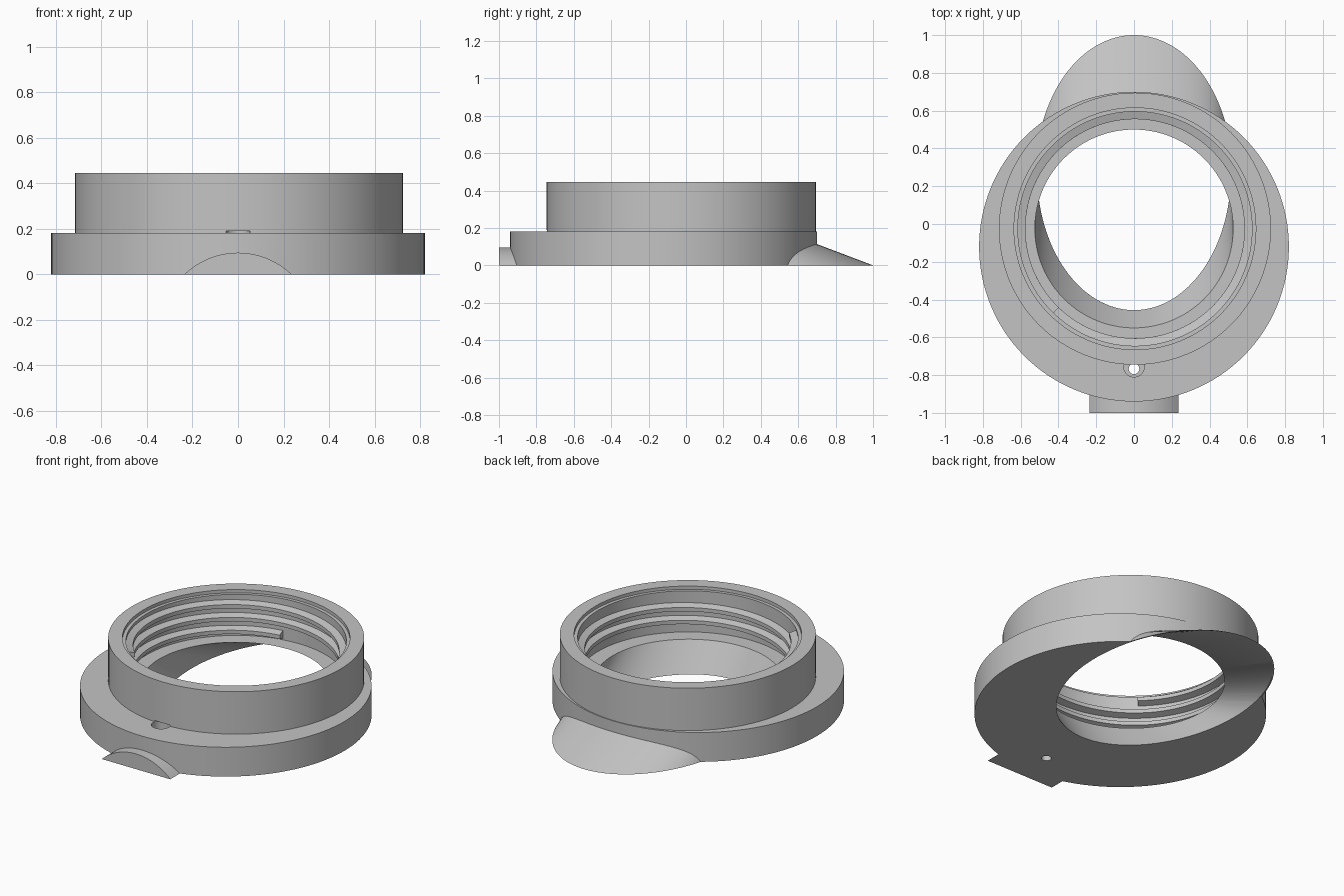
import bpy, bmesh, math
from mathutils import Vector

cube = bpy.data.objects.get("Cube")
if cube:
    bpy.data.objects.remove(cube, do_unlink=True)

SEG = 128
RING = (0.005, -0.025)       # centre of the threaded collar
FLOOR = 0.17                 # ledge below the thread

grey = bpy.data.materials.new("plain grey")
grey.use_nodes = True
grey.diffuse_color = (0.55, 0.55, 0.55, 1)
grey.node_tree.nodes["Principled BSDF"].inputs["Base Color"].default_value = grey.diffuse_color


def finish(name, bm):
    bmesh.ops.recalc_face_normals(bm, faces=bm.faces)
    mesh = bpy.data.meshes.new(name)
    bm.to_mesh(mesh)
    bm.free()
    mesh.materials.append(grey)
    obj = bpy.data.objects.new(name, mesh)
    bpy.context.collection.objects.link(obj)
    return obj


def skin(name, loops):
    """Join equal closed loops of points into a capped solid."""
    bm = bmesh.new()
    rows = [[bm.verts.new(p) for p in loop] for loop in loops]
    n = len(rows[0])
    for a, b in zip(rows, rows[1:]):
        for i in range(n):
            j = (i + 1) % n
            bm.faces.new((a[i], a[j], b[j], b[i]))
    bm.faces.new(rows[0])
    bm.faces.new(rows[-1])
    return finish(name, bm)


def oval(cx, cy, z, rx, ry, n=SEG):
    return [Vector((cx + rx * math.cos(2 * math.pi * i / n),
                    cy + ry * math.sin(2 * math.pi * i / n), z)) for i in range(n)]


def turned(name, centre, profile, n=SEG):
    return skin(name, [oval(*centre, z, r, r, n) for r, z in profile])


def combine(target, tool, operation):
    mod = target.modifiers.new(operation.lower(), 'BOOLEAN')
    mod.operation = operation
    mod.solver = 'EXACT'
    mod.object = tool
    bpy.context.view_layer.objects.active = target
    bpy.ops.object.modifier_apply(modifier=mod.name)
    bpy.data.objects.remove(tool, do_unlink=True)


# Base disc with the eccentric collar
body = turned("flanged_body", (0, -0.12), [(0.82, 0), (0.82, 0.182)])
combine(body, turned("collar", RING, [(0.72, 0.1), (0.72, 0.445)]), 'UNION')

# Sloping spout lip at the back
lip = skin("spout_lip", [oval(0, 0.27, 0, 0.52, 0.73), oval(0, -0.02, 0.178, 0.55, 0.55)])
combine(body, lip, 'UNION')

# Arched tab at the front, a slice of a lying cylinder
half, rise = 0.235, 0.095
rad = (half ** 2 + rise ** 2) / (2 * rise)
sweep = math.asin(half / rad)
arc = [sweep * (i / 12 - 1) for i in range(25)]
tab = skin("front_tab", [[(rad * math.sin(a), y, max(0, rise - rad + rad * math.cos(a)))
                          for a in arc] for y in (-1, -0.8)])
combine(body, tab, 'UNION')

# Stepped bore of the collar
bore = turned("bore", RING, [(0.62, FLOOR), (0.62, 0.425), (0.64, 0.4251), (0.64, 0.5)])
combine(body, bore, 'DIFFERENCE')

# Slanted passage from the ledge down to the spout opening
low = oval(0, 0.268, 0, 0.513, 0.724)
high = oval(0, -0.025, FLOOR, 0.525, 0.525)
passage = skin("passage", [[a.lerp(b, t) for a, b in zip(low, high)] for t in (-0.1, 1.1)])
combine(body, passage, 'DIFFERENCE')

# Pin hole with its recess
combine(body, turned("recess", (0, -0.755), [(0.055, 0.13), (0.055, 0.19)], 32), 'DIFFERENCE')
combine(body, turned("pin_hole", (0, -0.767), [(0.028, -0.1), (0.028, 0.186)], 32), 'DIFFERENCE')

# Internal screw thread with blunt ends
turns, steps = 2.35, 260
section = [(0.63, -0.027), (0.58, -0.012), (0.58, 0.012), (0.63, 0.027)]
loops = []
for i in range(steps + 1):
    t = i / steps
    a = math.radians(100) + t * turns * 2 * math.pi
    z = 0.203 + 0.187 * t
    loops.append([(RING[0] + r * math.cos(a), RING[1] + r * math.sin(a), z + dz)
                  for r, dz in section])
thread = skin("screw_thread", loops)

# Smooth round walls, crisp edges
for obj in (body, thread):
    bpy.ops.object.select_all(action='DESELECT')
    obj.select_set(True)
    bpy.context.view_layer.objects.active = obj
    bpy.ops.object.shade_smooth_by_angle(angle=math.radians(25))
